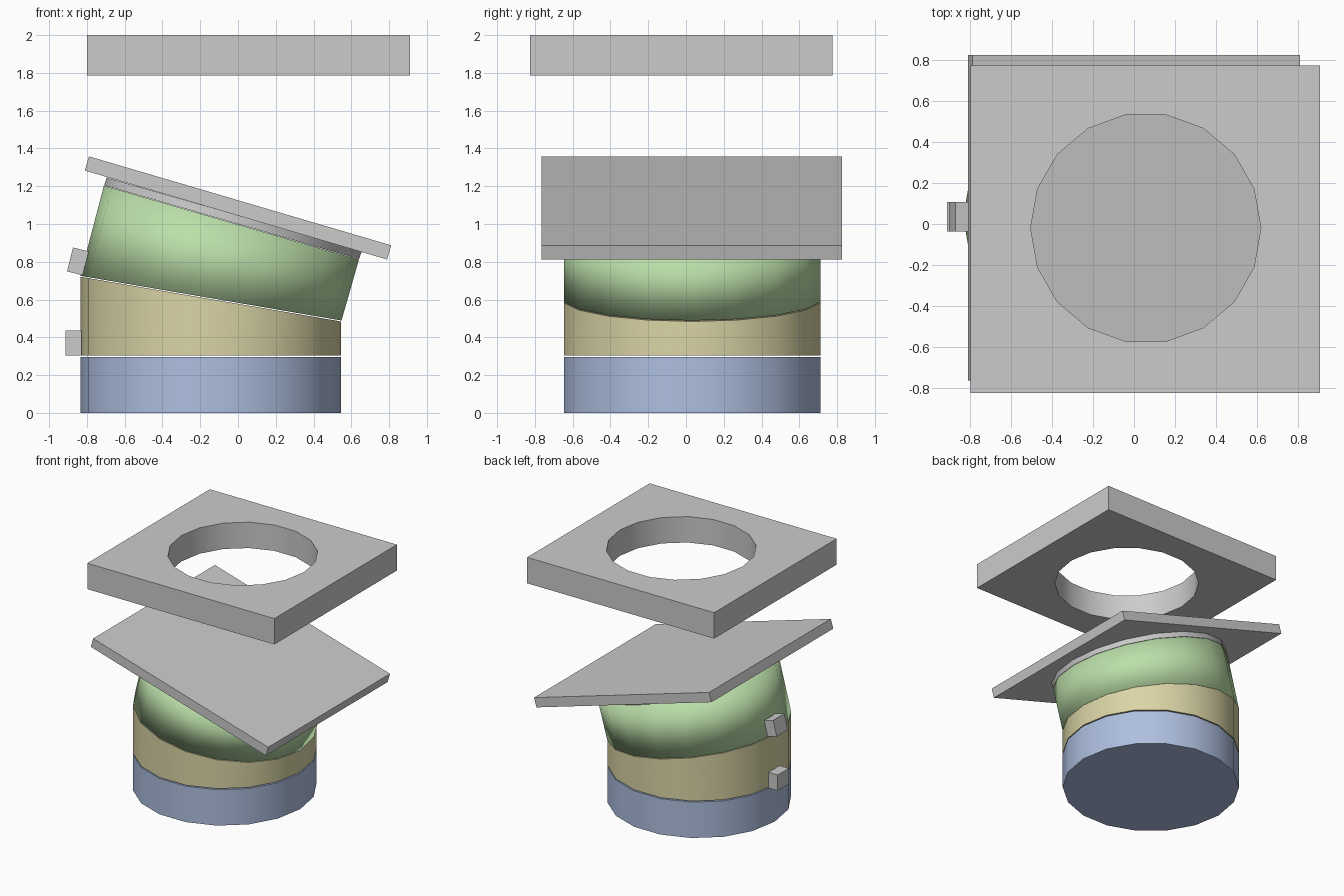
import bpy, bmesh, math

if "Cube" in bpy.data.objects:
    bpy.data.objects.remove(bpy.data.objects["Cube"])

SIDES = 18
CY = 0.033      # y centre of the round stack
RAD = 0.69      # radius of the round stack


def paint(obj, name, rgb):
    mat = bpy.data.materials.get(name) or bpy.data.materials.new(name)
    mat.diffuse_color = (*rgb, 1)
    mat.use_nodes = True
    mat.node_tree.nodes["Principled BSDF"].inputs["Base Color"].default_value = mat.diffuse_color
    obj.data.materials.append(mat)


def finish(name, bm, smooth_angle=None):
    bmesh.ops.recalc_face_normals(bm, faces=bm.faces)
    mesh = bpy.data.meshes.new(name)
    bm.to_mesh(mesh)
    bm.free()
    if smooth_angle is not None:
        mesh.polygons.foreach_set("use_smooth", [True] * len(mesh.polygons))
        mesh.set_sharp_from_angle(angle=math.radians(smooth_angle))
    obj = bpy.data.objects.new(name, mesh)
    bpy.context.collection.objects.link(obj)
    return obj


def drum(name, bottom, top, smooth_angle=30, ry=RAD, cy=CY):
    """Round solid between two (possibly slanted) rings: (x_left, z_left, x_right, z_right)."""
    bm = bmesh.new()
    rings = []
    for xl, zl, xr, zr in (bottom, top):
        ring = []
        for i in range(SIDES):
            a = math.tau * i / SIDES
            t = (1 + math.cos(a)) / 2
            ring.append(bm.verts.new((xl + (xr - xl) * t, cy + ry * math.sin(a), zl + (zr - zl) * t)))
        rings.append(ring)
    lo, hi = rings
    bm.faces.new(lo[::-1])
    bm.faces.new(hi)
    for i in range(SIDES):
        j = (i + 1) % SIDES
        bm.faces.new((lo[i], lo[j], hi[j], hi[i]))
    return finish(name, bm, smooth_angle)


def box(name, center, size, tilt=0):
    bm = bmesh.new()
    bmesh.ops.create_cube(bm, size=1)
    bmesh.ops.scale(bm, vec=size, verts=bm.verts)
    obj = finish(name, bm)
    obj.location = center
    obj.rotation_euler.y = math.radians(tilt)
    return obj


# Round stack: straight base, wedge-cut middle, tilted upper drum
base = drum("base_drum", (-0.835, 0, 0.545, 0), (-0.835, 0.296, 0.545, 0.296))
paint(base, "blue", (0.42, 0.52, 0.74))

middle = drum("middle_drum", (-0.835, 0.305, 0.545, 0.305), (-0.835, 0.721, 0.545, 0.484))
paint(middle, "yellow", (0.70, 0.66, 0.38))

# Fully smooth shading, across the rims as well
upper = drum("upper_drum", (-0.835, 0.726, 0.548, 0.489), (-0.71, 1.203, 0.64, 0.812), 180)
paint(upper, "green", (0.50, 0.74, 0.40))

# Tilted lid: thin collar and square plate
drum("lid_collar", (-0.709, 1.205, 0.641, 0.814), (-0.695, 1.246, 0.655, 0.855))
box("lid_plate", (0, 0.031, 1.085), (1.668, 1.59, 0.078), 16.4)

# Marker tabs on the left side
for name, center, tilt in (("lower_tab", (-0.872, 0.036, 0.37), 0),
                           ("upper_tab", (-0.848, 0.036, 0.802), 14.2)):
    tab = box(name, center, (0.085, 0.145, 0.13), tilt)
    paint(tab, "dark_grey", (0.52, 0.52, 0.52))

# Floating square frame with a round hole
frame = box("top_frame", (0.055, -0.025, 1.893), (1.71, 1.6, 0.214))
cutter = drum("hole_cutter", (-0.505, 1.6, 0.62, 1.6), (-0.505, 2.2, 0.62, 2.2), 30, 0.5625, -0.02)
cutter.hide_render = True
cutter.hide_viewport = True
cut = frame.modifiers.new("hole", 'BOOLEAN')
cut.operation = 'DIFFERENCE'
cut.solver = 'EXACT'
cut.object = cutter
